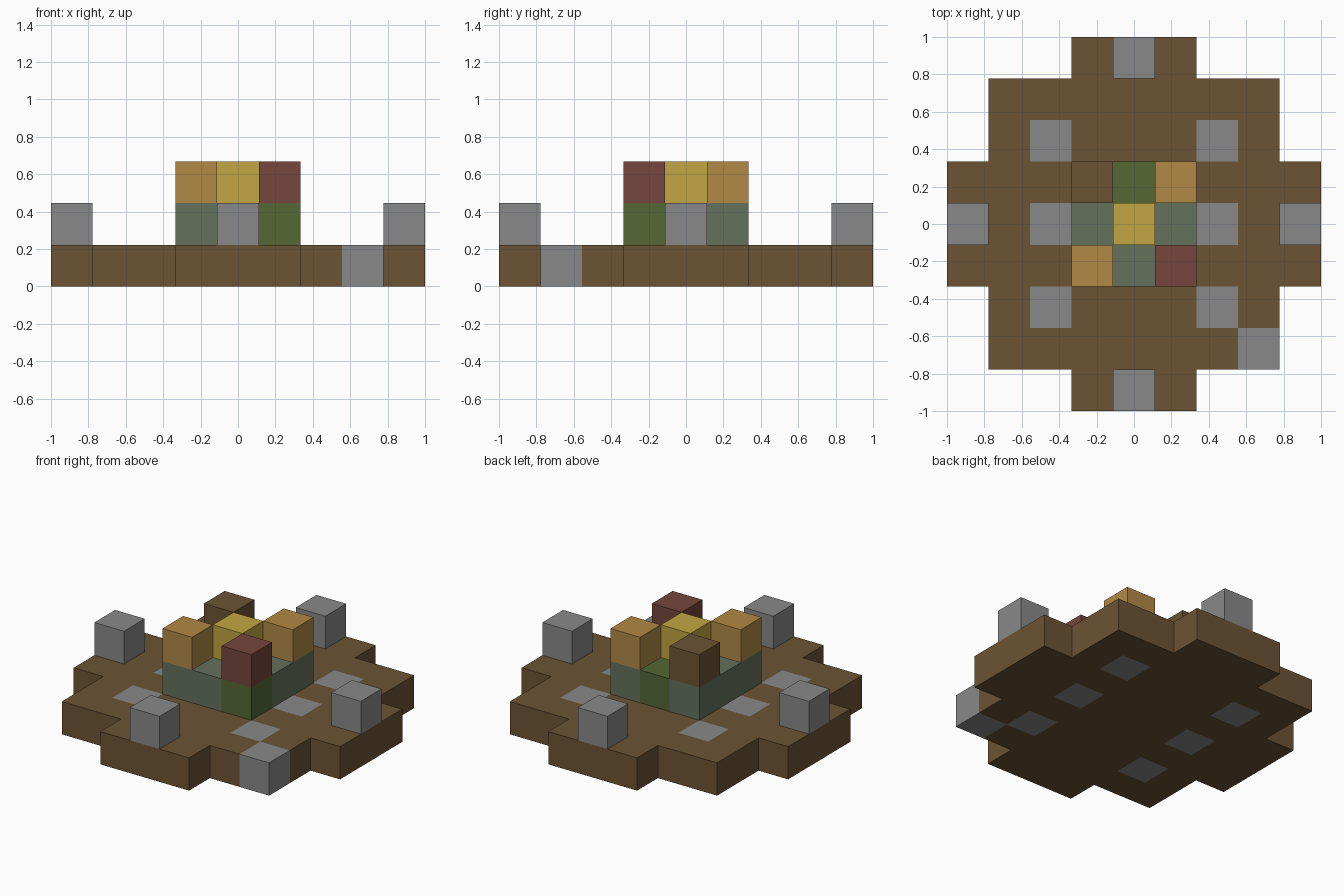
import bpy
import bmesh
from mathutils import Vector

cube = bpy.data.objects.get("Cube")
if cube:
    bpy.data.objects.remove(cube, do_unlink=True)

CELL = 2 / 9  # nine blocks span the whole width


def linear(c):
    c /= 255
    return c / 12.92 if c <= 0.04045 else ((c + 0.055) / 1.055) ** 2.4


def make_material(name, rgb):
    mat = bpy.data.materials.new(name)
    mat.use_nodes = True
    colour = [linear(c) for c in rgb] + [1.0]
    mat.diffuse_color = colour
    bsdf = next(n for n in mat.node_tree.nodes if n.type == "BSDF_PRINCIPLED")
    bsdf.inputs["Base Color"].default_value = colour
    return mat


materials = {name: make_material(name, rgb) for name, rgb in {
    "brown": (108, 83, 52),
    "grey": (137, 137, 137),
    "moss_grey": (101, 113, 92),
    "green": (85, 103, 52),
    "orange": (177, 137, 70),
    "yellow": (194, 166, 66),
    "red": (118, 70, 61),
}.items()}

parts = {}

# Stepped round base with inlaid stones and one stone corner
base = {}
for i in range(-4, 5):
    for j in range(-4, 5):
        near, far = sorted((abs(i), abs(j)))
        if far <= 3 or near <= 1:
            stone = (abs(i) == 2 and abs(j) in (0, 2)) or (i, j) == (3, -3)
            base[i, j, 0] = "grey" if stone else "brown"
parts["base"] = base

# Four stone posts on the arms
for side, i, j in (("left", 4, 0), ("right", -4, 0), ("front", 0, -4), ("back", 0, 4)):
    parts[side + "_post"] = {(i, j, 1): "grey"}

# Central platform of mossy blocks with two green ones
mossy = {(1, -1), (0, 1)}
parts["platform"] = {(i, j, 1): "green" if (i, j) in mossy else "moss_grey"
                     for i in (-1, 0, 1) for j in (-1, 0, 1)}

# Blocks standing on the platform
parts["centre_block"] = {(0, 0, 2): "yellow"}
parts["front_right_block"] = {(-1, -1, 2): "orange"}
parts["back_left_block"] = {(1, 1, 2): "orange"}
parts["front_left_block"] = {(1, -1, 2): "red"}
parts["back_right_block"] = {(-1, 1, 2): "brown"}

filled = set().union(*parts.values())
AXES = [Vector(v) for v in ((1, 0, 0), (0, 1, 0), (0, 0, 1))]


def build_part(name, blocks):
    """Joins the outer faces of a group of blocks into one mesh."""
    bm = bmesh.new()
    slots = sorted(set(blocks.values()))
    for cell, colour in blocks.items():
        centre = Vector(cell) + Vector((0, 0, 0.5))
        for a in range(3):
            u, v = AXES[(a + 1) % 3], AXES[(a + 2) % 3]
            for sign in (-1, 1):
                n = AXES[a] * sign
                if tuple(int(c) for c in Vector(cell) + n) in filled:
                    continue
                corners = [-u - v, u - v, u + v, v - u][::sign]
                face = bm.faces.new([bm.verts.new((centre + (n + c) / 2) * CELL)
                                     for c in corners])
                face.material_index = slots.index(colour)
    bmesh.ops.remove_doubles(bm, verts=bm.verts, dist=CELL / 100)
    # Merge flat neighbours of one colour
    bmesh.ops.dissolve_limit(bm, angle_limit=0.01, verts=bm.verts,
                             edges=bm.edges, delimit={"MATERIAL"})
    mesh = bpy.data.meshes.new(name)
    bm.to_mesh(mesh)
    bm.free()
    for colour in slots:
        mesh.materials.append(materials[colour])
    bpy.context.collection.objects.link(bpy.data.objects.new(name, mesh))


for name, blocks in parts.items():
    build_part(name, blocks)
